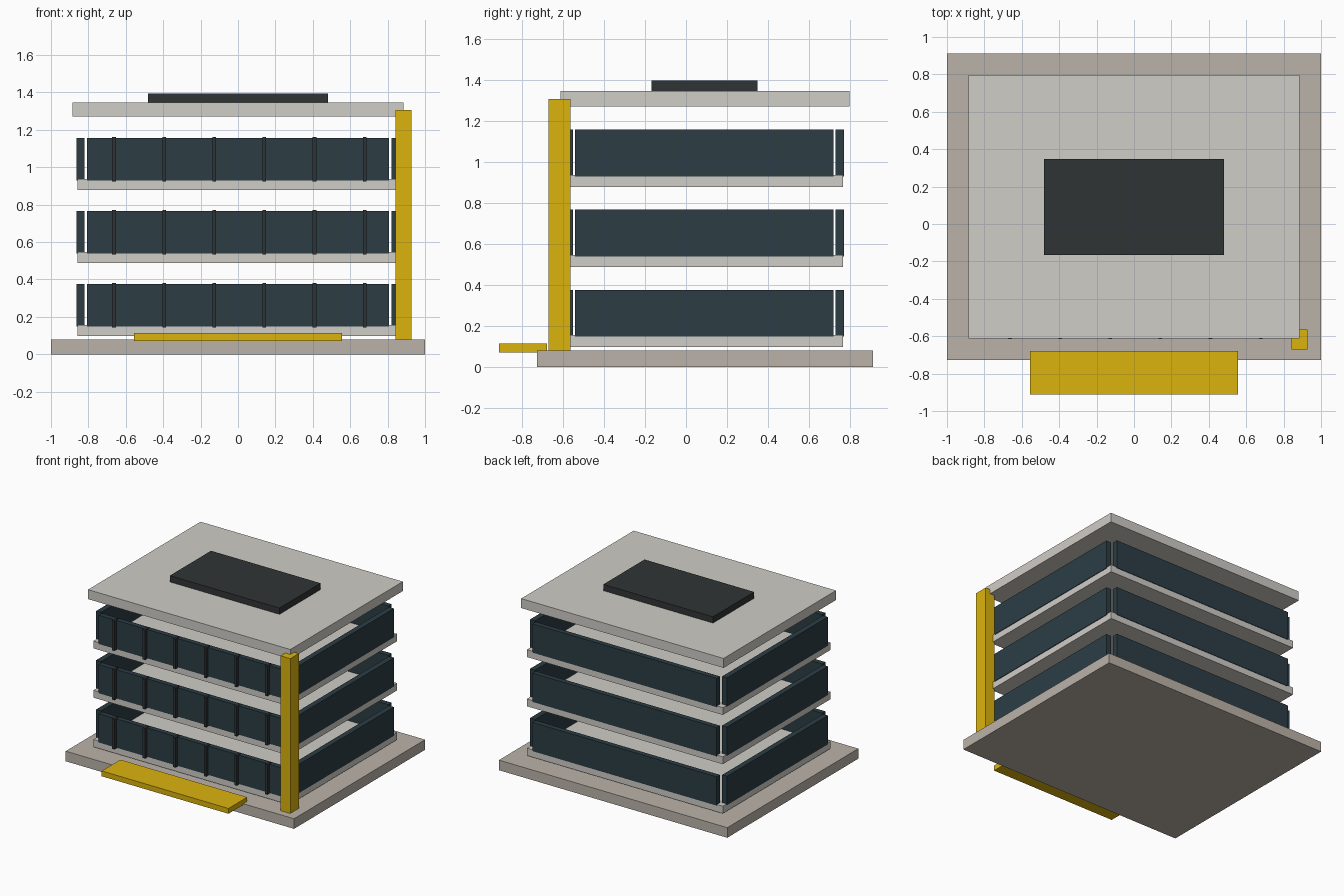
import bpy
import bmesh
from mathutils import Matrix, Vector

if "Cube" in bpy.data.objects:
    bpy.data.objects.remove(bpy.data.objects["Cube"])


def material(name, r, g, b):
    m = bpy.data.materials.new(name)
    m.diffuse_color = (r, g, b, 1)
    m.use_nodes = True
    m.node_tree.nodes["Principled BSDF"].inputs["Base Color"].default_value = m.diffuse_color
    return m


STONE = material("warm_stone", 0.50, 0.45, 0.40)
CONCRETE = material("pale_concrete", 0.63, 0.61, 0.57)
GLASS = material("dark_glass", 0.025, 0.047, 0.06)
METAL = material("dark_metal", 0.03, 0.034, 0.035)
YELLOW = material("yellow_paint", 0.71, 0.45, 0.004)


def box(name, x, y, z, mat):
    """Box from (min, max) pairs on each axis."""
    lo, hi = Vector((x[0], y[0], z[0])), Vector((x[1], y[1], z[1]))
    bm = bmesh.new()
    bmesh.ops.create_cube(bm, size=1, matrix=Matrix.Diagonal((*(hi - lo), 1)))
    me = bpy.data.meshes.new(name)
    bm.to_mesh(me)
    bm.free()
    me.materials.append(mat)
    ob = bpy.data.objects.new(name, me)
    ob.location = (lo + hi) / 2
    bpy.context.collection.objects.link(ob)
    return ob


# Ground plinth
box("plinth", (-1, 1), (-0.727, 0.912), (0, 0.08), STONE)

# Three storeys: slab, four glass bands with open corners, front mullions
for i in range(3):
    z = 0.098 + 0.39 * i
    n = f"_{i + 1}"
    box("floor_slab" + n, (-0.858, 0.858), (-0.585, 0.765), (z, z + 0.058), CONCRETE)
    band = (z + 0.05, z + 0.278)
    box("front_glass" + n, (-0.807, 0.807), (-0.59, -0.55), band, GLASS)
    box("back_glass" + n, (-0.807, 0.807), (0.728, 0.769), band, GLASS)
    for side, s in (("left", -1), ("right", 1)):
        xs = sorted((s * 0.82, s * 0.863))
        box(f"{side}_glass" + n, xs, (-0.541, 0.718), band, GLASS)
    for k in range(6):
        x = -0.663 + 0.268 * k
        box(f"mullion{n}_{k + 1}", (x - 0.01, x + 0.01), (-0.615, -0.565),
            (z + 0.045, z + 0.283), METAL)

# Roof slab and rooftop plant unit
box("roof_slab", (-0.886, 0.886), (-0.611, 0.796), (1.27, 1.345), CONCRETE)
box("rooftop_unit", (-0.48, 0.48), (-0.167, 0.348), (1.343, 1.395), METAL)

# Yellow corner pillar and entrance canopy
box("corner_pillar", (0.842, 0.927), (-0.67, -0.563), (0, 1.306), YELLOW)
box("entrance_canopy", (-0.555, 0.555), (-0.912, -0.678), (0.071, 0.113), YELLOW)
